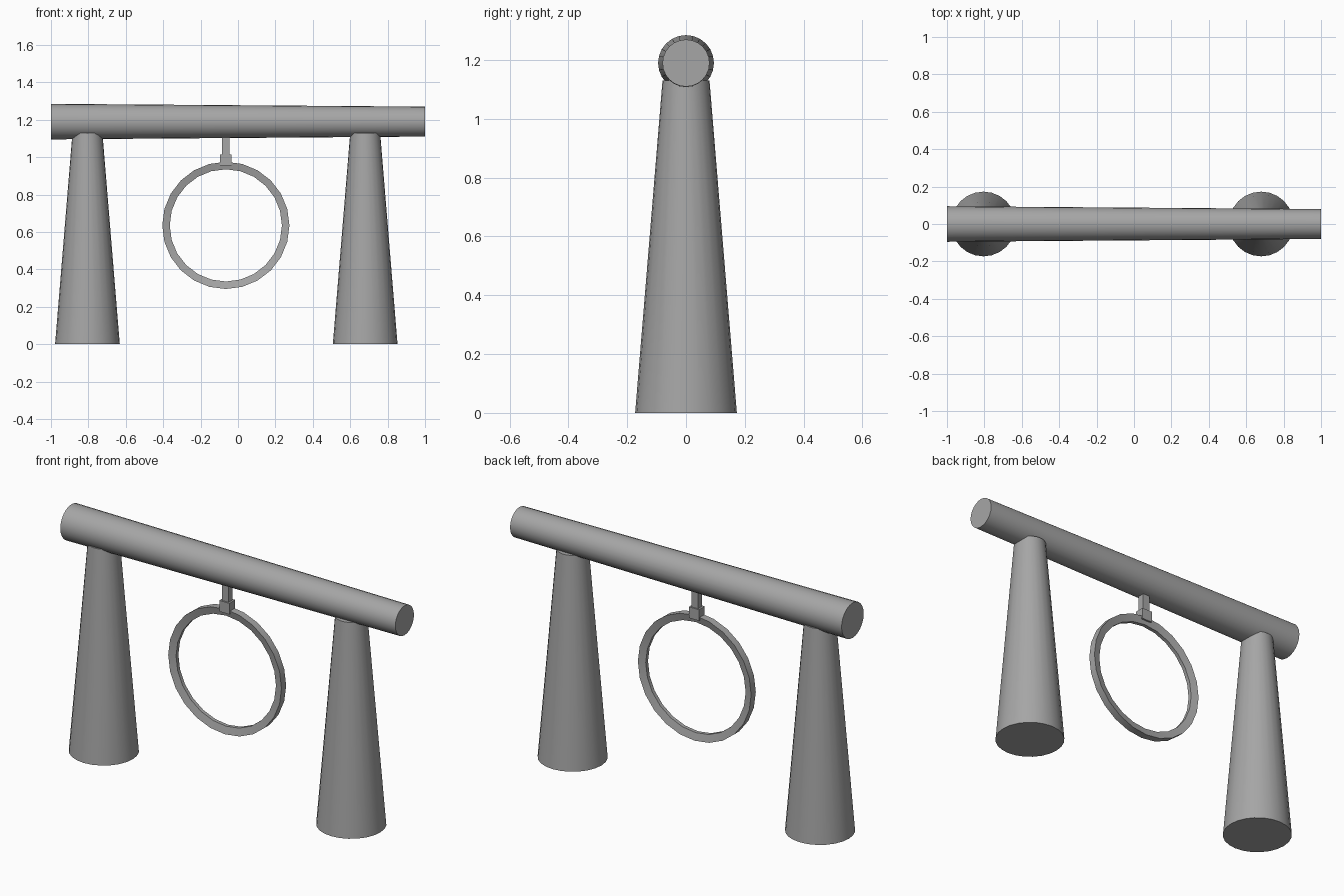
import bpy
import bmesh
import math
from mathutils import Matrix

cube = bpy.data.objects.get("Cube")
if cube:
    bpy.data.objects.remove(cube, do_unlink=True)

grey = bpy.data.materials.new("grey")
grey.use_nodes = True
colour = (0.38, 0.38, 0.38, 1)
grey.diffuse_color = colour
grey.node_tree.nodes["Principled BSDF"].inputs["Base Color"].default_value = colour

RING_X = -0.065
BEAM_Z = 1.19


def finish(name, bm):
    bmesh.ops.recalc_face_normals(bm, faces=bm.faces)
    mesh = bpy.data.meshes.new(name)
    bm.to_mesh(mesh)
    bm.free()
    mesh.materials.append(grey)
    ob = bpy.data.objects.new(name, mesh)
    bpy.context.collection.objects.link(ob)
    bpy.ops.object.select_all(action="DESELECT")
    ob.select_set(True)
    bpy.context.view_layer.objects.active = ob
    bpy.ops.object.shade_smooth_by_angle(angle=math.radians(30))
    return ob


def cone(name, r1, r2, length, matrix):
    bm = bmesh.new()
    bmesh.ops.create_cone(bm, cap_ends=True, segments=24, radius1=r1,
                          radius2=r2, depth=length, matrix=matrix)
    return finish(name, bm)


def box(name, size, centre):
    bm = bmesh.new()
    bmesh.ops.create_cube(bm, size=1, matrix=Matrix.Translation(centre)
                          @ Matrix.Diagonal((*size, 1)))
    return finish(name, bm)


# Tapered beam lying along x
cone("beam", 0.095, 0.08, 2.0,
     Matrix.Translation((0, 0, BEAM_Z)) @ Matrix.Rotation(math.pi / 2, 4, "Y"))

# Tapered legs, their tops sunk into the beam
for name, x in (("right_leg", -0.805), ("left_leg", 0.68)):
    cone(name, 0.173, 0.08, 1.13, Matrix.Translation((x, 0, 0.565)))

# Hanging ring: band section spun about the y axis
bm = bmesh.new()
section = [(0.34, -0.02), (0.34, 0.02), (0.3, 0.01), (0.3, -0.01)]
centre = (RING_X, 0, 0.635)
verts = [bm.verts.new((RING_X, y, centre[2] + r)) for r, y in section]
edges = [bm.edges.new((verts[i - 1], verts[i])) for i in range(len(verts))]
bmesh.ops.spin(bm, geom=verts + edges, cent=centre, axis=(0, 1, 0),
               angle=math.tau, steps=24, use_merge=True)
bmesh.ops.remove_doubles(bm, verts=bm.verts, dist=0.0001)
finish("ring", bm)

# Hanger rod and the clamp that grips the ring
box("hanger_rod", (0.04, 0.035, 0.14), (RING_X, 0, 1.07))
box("ring_clamp", (0.06, 0.05, 0.06), (RING_X, 0, 0.985))
